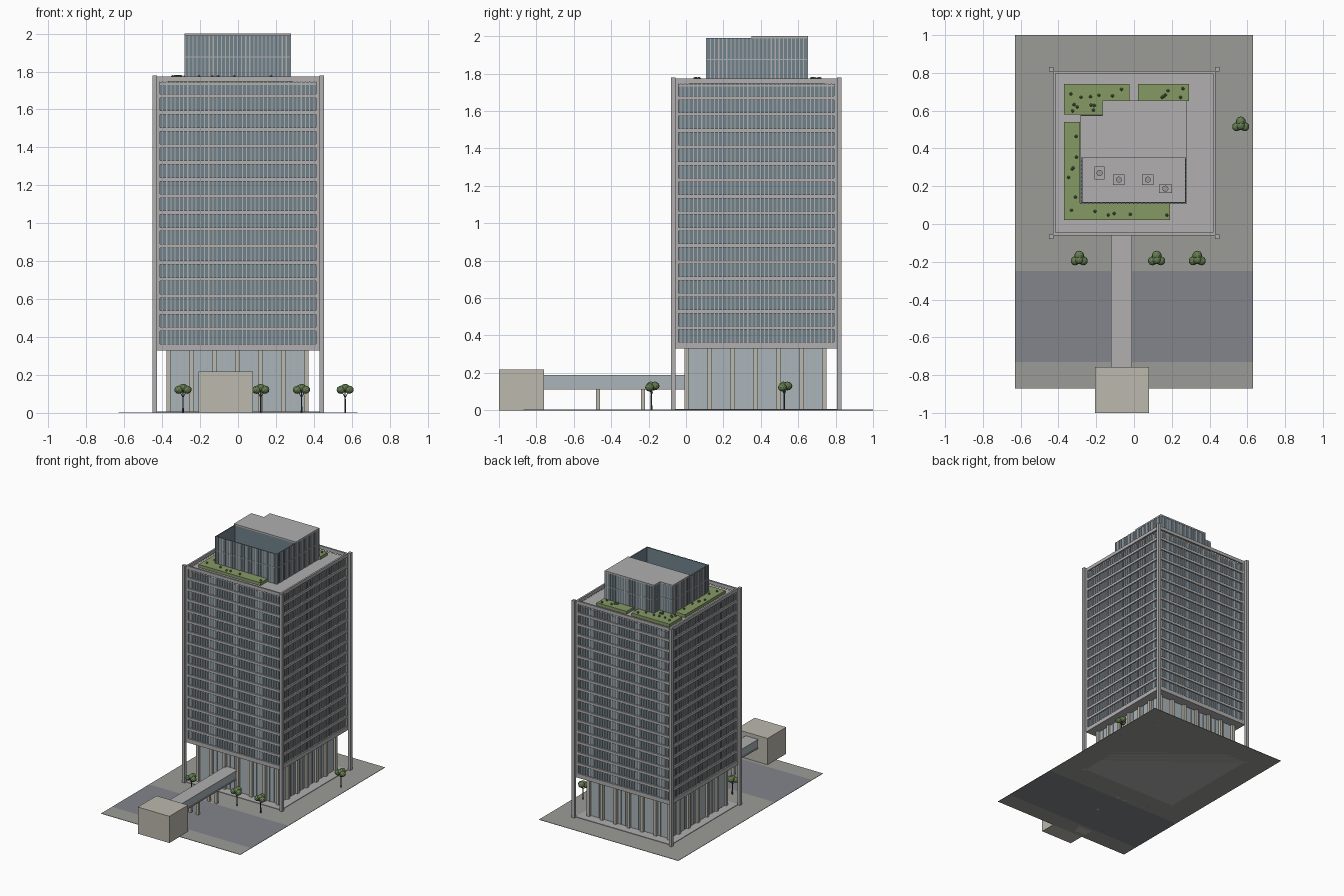
import bpy, bmesh, random
from mathutils import Matrix, Vector

if "Cube" in bpy.data.objects:
    bpy.data.objects.remove(bpy.data.objects["Cube"])
random.seed(4)

def mat(name, c):
    m = bpy.data.materials.new(name)
    m.diffuse_color = (*c, 1)
    m.use_nodes = True
    m.node_tree.nodes["Principled BSDF"].inputs["Base Color"].default_value = m.diffuse_color
    return m

CONC = mat("concrete", (.44, .43, .43))
GLASS = mat("glass", (.16, .22, .26))
PALE = mat("pale_glass", (.40, .47, .50))
STONE = mat("stone", (.50, .48, .42))
PAVE = mat("paving", (.33, .33, .31))
ROAD = mat("asphalt", (.23, .235, .26))
GREEN = mat("planting", (.24, .32, .13))
LEAF = mat("leaf", (.13, .20, .08))
DARK = mat("dark", (.06, .06, .05))

def finish(name, bm, m):
    me = bpy.data.meshes.new(name)
    bm.to_mesh(me)
    bm.free()
    ob = bpy.data.objects.new(name, me)
    bpy.context.collection.objects.link(ob)
    me.materials.append(m)
    return ob

def boxes(name, items, m):
    """One object from boxes given as x0, x1, y0, y1, z0, z1."""
    bm = bmesh.new()
    for x0, x1, y0, y1, z0, z1 in items:
        M = Matrix.Translation(((x0+x1)/2, (y0+y1)/2, (z0+z1)/2)) @ Matrix.Diagonal((x1-x0, y1-y0, z1-z0, 1))
        bmesh.ops.create_cube(bm, size=1, matrix=M)
    return finish(name, bm, m)

def posts(p, q, n, r, z0, z1):
    """n+1 square posts evenly along the line p-q."""
    out = []
    for i in range(n + 1):
        x = p[0] + (q[0]-p[0])*i/n
        y = p[1] + (q[1]-p[1])*i/n
        out.append((x-r, x+r, y-r, y+r, z0, z1))
    return out

def ring(x0, x1, y0, y1, n, r, z0, z1):
    """Posts around all four sides of a rectangle."""
    out = []
    for y in (y0, y1):
        out += posts((x0, y), (x1, y), n, r, z0, z1)
    for x in (x0, x1):
        out += posts((x, y0), (x, y1), n, r, z0, z1)[1:-1]
    return out

def frame(x0, x1, y0, y1, t, z0, z1):
    """Four walls of thickness t."""
    return [(x0, x1, y0, y0+t, z0, z1), (x0, x1, y1-t, y1, z0, z1),
            (x0, x0+t, y0+t, y1-t, z0, z1), (x1-t, x1, y0+t, y1-t, z0, z1)]

# site
boxes("plaza", [(-.63, .63, -.25, 1, 0, .003), (-.63, .63, -.87, -.73, 0, .003)], PAVE)
boxes("road", [(-.63, .63, -.73, -.25, 0, .003)], ROAD)

# tower extents
X0, X1, Y0, Y1 = -.43, .432, -.06, .81
boxes("tower_plinth", [(X0, X1, Y0, Y1, 0, .007)], CONC)

# lobby set back under the tower
boxes("lobby_glass", [(-.36, .355, .015, .73, .007, .33)], PALE)
boxes("lobby_columns", ring(-.365, .36, .005, .74, 6, .012, .007, .33), STONE)
boxes("lobby_mullions", ring(-.36, .355, .015, .73, 18, .003, .007, .33), CONC)

# tower glass, spandrels, corner piers and mullions
G = .012
boxes("tower_glass", [(X0+G, X1-G, Y0+G, Y1-G, .335, 1.73)], GLASS)
P, H, B = .0878, .067, .364
bands = [(X0, X1, Y0, Y1, .33, B)]
bands += [(X0, X1, Y0, Y1, B + i*P + H, B + (i+1)*P) for i in range(15)]
boxes("floor_spandrels", bands, CONC)
boxes("roof_parapet", frame(X0, X1, Y0, Y1, .014, B + 15*P + H, 1.775), CONC)
boxes("roof_deck", [(X0+.014, X1-.014, Y0+.014, Y1-.014, 1.725, 1.745)], CONC)
boxes("corner_piers", ring(X0+.01, X1-.01, Y0+.01, Y1-.01, 1, .01, .33, 1.75), CONC)
boxes("tower_mullions", ring(X0+G-.002, X1-G+.002, Y0+G-.002, Y1-G+.002, 38, .0028, .34, 1.75), CONC)
boxes("corner_columns", ring(-.439, .441, -.067, .819, 1, .012, 0, 1.78), CONC)

# penthouse with notched rear corner and an open plant well in front
PZ = 1.745
boxes("penthouse_glass", [(-.28, .276, .35, .575, PZ, 1.988), (-.165, .276, .575, .65, PZ, 1.988)], GLASS)
boxes("penthouse_roof", [(-.283, .279, .35, .575, 1.988, 2), (-.168, .279, .575, .653, 1.988, 2)], CONC)
boxes("plant_well_screen", [(-.28, .276, .11, .117, PZ, 1.99), (-.28, -.273, .117, .35, PZ, 1.99),
                            (.269, .276, .117, .35, PZ, 1.99)], GLASS)
loop = [((-.28, .11), (.276, .11), 26), ((.276, .11), (.276, .65), 25), ((.276, .65), (-.165, .65), 20),
        ((-.165, .65), (-.165, .575), 3), ((-.165, .575), (-.28, .575), 5), ((-.28, .575), (-.28, .11), 22)]
fins, rails = [], []
for p, q, n in loop:
    fins += posts(p, q, n, .003, PZ, 1.99)[:-1]
    a, b = sorted((p[0], q[0]))
    c, d = sorted((p[1], q[1]))
    rails.append((a-.003, b+.003, c-.003, d+.003, 1.873, 1.879))
boxes("penthouse_fins", fins, CONC)
boxes("penthouse_rails", rails, CONC)

# rooftop machines
units = [(-.182, .27, .026, .035), (-.08, .235, .03, .028), (.073, .235, .03, .028), (.166, .187, .034, .023)]
boxes("roof_machines", [(x-a, x+a, y-b, y+b, PZ, PZ+.06) for x, y, a, b in units], CONC)
bm = bmesh.new()
for x, y, a, b in units:
    bmesh.ops.create_cone(bm, cap_ends=True, segments=16, radius1=.016, radius2=.016, depth=.012,
                          matrix=Matrix.Translation((x, y, PZ+.066)))
finish("machine_fans", bm, PAVE)

# roof garden beds and shrubs
beds = [(-.37, -.025, .65, .74), (-.37, -.165, .58, .65), (.02, .29, .65, .74),
        (-.37, -.285, .11, .54), (-.37, .19, .02, .11)]
boxes("garden_beds", [(*b, PZ, PZ+.024) for b in beds], GREEN)
bm = bmesh.new()
for x0, x1, y0, y1 in beds:
    for i in range(6):
        x, y = random.uniform(x0+.015, x1-.015), random.uniform(y0+.015, y1-.015)
        bmesh.ops.create_icosphere(bm, subdivisions=1, radius=.009, matrix=Matrix.Translation((x, y, PZ+.028)))
finish("garden_shrubs", bm, LEAF)

# footbridge and entrance block
boxes("bridge_walls", [(-.118, -.014, -.76, .015, .122, .18)], PALE)
boxes("bridge_slabs", [(-.122, -.01, -.76, .015, .112, .122), (-.122, -.01, -.76, .015, .18, .188)], CONC)
boxes("bridge_legs", [(x-.011, x+.011, y-.011, y+.011, 0, .112) for x in (-.1, -.032) for y in (-.47, -.23)], STONE)
boxes("entrance_block", [(-.207, .079, -1, -.758, 0, .218)], STONE)

# trees: thin trunk, spreading branches, clustered crown
crown, trunk = bmesh.new(), bmesh.new()
blobs = [(0, .018, .13, .026), (-.022, -.01, .122, .024), (.022, -.01, .122, .024), (0, -.004, .132, .024)]
for tx, ty in [(-.29, -.185), (.12, -.185), (.335, -.185), (.565, .525)]:
    bmesh.ops.create_cone(trunk, cap_ends=True, segments=6, radius1=.005, radius2=.003, depth=.11,
                          matrix=Matrix.Translation((tx, ty, .055)))
    for x, y, z, r in blobs:
        M = Matrix.Translation((tx+x, ty+y, z)) @ Matrix.Diagonal((1, 1, .9, 1))
        bmesh.ops.create_icosphere(crown, subdivisions=2, radius=r, matrix=M)
        d = Vector((x, y, z-.08))
        M = Matrix.Translation((tx+x/2, ty+y/2, (z+.08)/2)) @ d.to_track_quat('Z', 'Y').to_matrix().to_4x4()
        bmesh.ops.create_cone(trunk, cap_ends=True, segments=5, radius1=.002, radius2=.002, depth=d.length, matrix=M)
finish("tree_crowns", crown, LEAF)
finish("tree_trunks", trunk, DARK)
